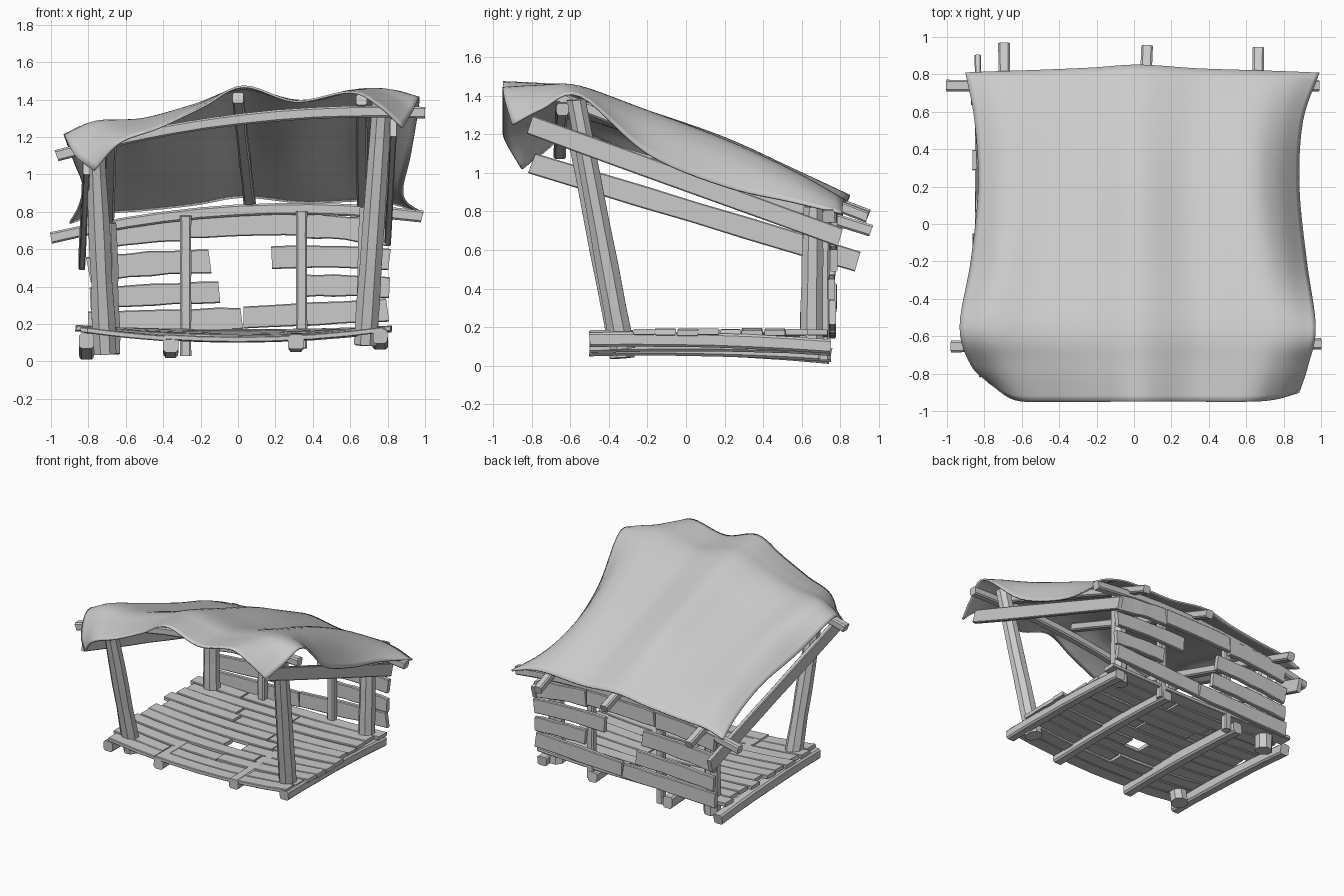
import bpy, bmesh, math, random
from mathutils import Vector

random.seed(4)
if "Cube" in bpy.data.objects:
    bpy.data.objects.remove(bpy.data.objects["Cube"])

grey = bpy.data.materials.new("plain_grey")
grey.use_nodes = True
grey.diffuse_color = (0.6, 0.6, 0.6, 1)
grey.node_tree.nodes["Principled BSDF"].inputs["Base Color"].default_value = (0.6, 0.6, 0.6, 1)


def finish(name, bm):
    bmesh.ops.recalc_face_normals(bm, faces=bm.faces)
    mesh = bpy.data.meshes.new(name)
    bm.to_mesh(mesh)
    bm.free()
    mesh.materials.append(grey)
    obj = bpy.data.objects.new(name, mesh)
    bpy.context.collection.objects.link(obj)
    return obj


def board_profile(w, h):
    """Rectangle with chamfered corners."""
    a, b, c = w / 2, h / 2, min(w, h) * 0.16
    return [(a, c - b), (a, b - c), (a - c, b), (c - a, b),
            (-a, b - c), (-a, c - b), (c - a, -b), (a - c, -b)]


def round_profile(r, sides=8):
    turn = math.tau / sides
    return [(r * math.cos(turn * (i + 0.5)), r * math.sin(turn * (i + 0.5))) for i in range(sides)]


def sweep(name, start, end, profile, bow=(0, 0, 0), taper=1.0, rough=0.05, steps=6, ref=(0, 0, 1)):
    """Rough-hewn timber: a profile swept along a bowed line."""
    start, end, bow = Vector(start), Vector(end), Vector(bow)
    bm = bmesh.new()
    rings = []
    for i in range(steps + 1):
        t = i / steps
        centre = start.lerp(end, t) + bow * (4 * t * (1 - t))
        tangent = (end - start + bow * (4 - 8 * t)).normalized()
        side = tangent.cross(Vector(ref)).normalized()
        up = side.cross(tangent)
        k = 1 + (taper - 1) * t
        sx, sy = (k * (1 + random.uniform(-rough, rough)) for _ in range(2))
        skew = random.uniform(-0.15, 0.15) if i in (0, steps) else 0
        rings.append([bm.verts.new(centre + side * (p * sx) + up * (q * sy) + tangent * (q * skew))
                      for p, q in profile])
    for a, b in zip(rings, rings[1:]):
        for j in range(len(a)):
            n = (j + 1) % len(a)
            bm.faces.new((a[j], a[n], b[n], b[j]))
    bm.faces.new(rings[0])
    bm.faces.new(rings[-1])
    return finish(name, bm)


# Floor joists: x, front height, back height, thickness
for i, (x, zf, zb, h) in enumerate([(-0.81, 0.11, 0.05, 0.085), (-0.36, 0.095, 0.065, 0.09),
                                    (0.31, 0.105, 0.09, 0.075), (0.76, 0.135, 0.1, 0.075)]):
    sweep(f"floor_joist_{i}", (x, -0.5, zf), (x, 0.75, zb), board_profile(0.08, h), bow=(0, 0, 0.015))


# Floor boards laid in rows, sagging towards the middle of the front
def floor_height(x, y):
    sag = 0.05 * (0.75 - y) / 1.25 + 0.015
    return 0.175 - sag * max(0, 1 - (x / 0.85) ** 2)


ROWS = 11
for row in range(ROWS):
    y = -0.445 + row * 0.113
    left, right = -0.83 + random.uniform(-0.04, 0.03), 0.8 + random.uniform(-0.03, 0.03)
    if row == 4:
        spans = [(left, -0.09), (0.06, right)]
    else:
        cut = random.uniform(-0.45, 0.45)
        spans = [(left, cut - 0.006), (cut + 0.006, right)]
    for k, (a, b) in enumerate(spans):
        za, zb, zm = floor_height(a, y), floor_height(b, y), floor_height((a + b) / 2, y)
        lift = random.uniform(-0.004, 0.006)
        tilt = random.uniform(-0.005, 0.005)
        sweep(f"floor_board_{row}_{k}", (a, y - tilt, za + lift), (b, y + tilt, zb + lift),
              board_profile(0.108, 0.03), bow=(0, 0, zm - (za + zb) / 2), rough=0.03)

# Corner posts
posts = {"front_right_post": ((-0.71, -0.33, 0.04), (-0.765, -0.56, 1.18)),
         "front_left_post": ((0.68, -0.33, 0.09), (0.77, -0.57, 1.38)),
         "back_right_post": ((-0.69, 0.65, 0.04), (-0.7, 0.66, 0.74)),
         "back_left_post": ((0.69, 0.65, 0.09), (0.7, 0.66, 0.82))}
for name, (a, b) in posts.items():
    sweep(name, a, b, round_profile(0.067), taper=0.82, ref=(0, 1, 0))

# Slim studs holding the back wall
for name, x, z0, z1 in (("right_wall_stud", -0.28, 0.03, 0.78), ("left_wall_stud", 0.34, 0.07, 0.8)):
    sweep(name, (x, 0.715, z0), (x, 0.715, z1), board_profile(0.06, 0.06), ref=(0, 1, 0))

# Back wall boards: left x, right x, left z, right z, height, arch
wall = [(-0.8, 0.02, 0.205, 0.23, 0.12, 0.0), (0.03, 0.8, 0.235, 0.275, 0.12, 0.0),
        (-0.79, -0.1, 0.335, 0.37, 0.115, 0.005), (0.36, 0.81, 0.405, 0.395, 0.115, 0.005),
        (-0.8, -0.15, 0.49, 0.535, 0.13, 0.01), (0.18, 0.81, 0.555, 0.545, 0.12, 0.01),
        (-0.79, -0.27, 0.66, 0.71, 0.135, 0.01), (-0.26, 0.34, 0.72, 0.735, 0.125, 0.005),
        (0.35, 0.8, 0.725, 0.68, 0.13, 0.01)]
for i, (xa, xb, za, zb, h, arch) in enumerate(wall):
    y = 0.762 + random.uniform(-0.008, 0.012)
    sweep(f"wall_board_{i}", (xa, y, za), (xb, y, zb), board_profile(0.035, h), bow=(0, 0, arch), rough=0.06)

# Cross beams and sloping side rails
sweep("front_beam", (-0.97, -0.655, 1.1), (1.0, -0.64, 1.33), board_profile(0.06, 0.062), bow=(0, 0, 0.08), steps=10)
sweep("back_beam", (-1.0, 0.74, 0.66), (0.985, 0.74, 0.775), board_profile(0.06, 0.062), bow=(0, 0, 0.09), steps=10)
sweep("right_rail", (-0.81, -0.8, 1.05), (-0.835, 0.89, 0.54), board_profile(0.035, 0.11))
sweep("left_rail", (0.83, -0.81, 1.25), (0.8, 0.8, 0.665), board_profile(0.035, 0.1))

# Rafters
for name, a, b in (("right_rafter", (-0.68, -0.68, 1.21), (-0.695, 0.96, 0.7)),
                   ("middle_rafter", (0.0, -0.68, 1.41), (0.07, 0.945, 0.78)),
                   ("left_rafter", (0.66, -0.68, 1.4), (0.665, 0.94, 0.77))):
    sweep(name, a, b, board_profile(0.06, 0.06))

# Cloth roof: coarse rows (y, right edge, left edge, heights across), smoothly filled in
ACROSS = [-1, -0.82, -0.55, -0.25, 0.03, 0.35, 0.68, 0.85, 1]
CLOTH = [(-0.95, 0.77, 0.88, [1.02, 1.17, 1.25, 1.36, 1.47, 1.39, 1.44, 1.37, 1.25]),
         (-0.75, 0.87, 0.93, [1.10, 1.23, 1.28, 1.37, 1.46, 1.39, 1.45, 1.42, 1.33]),
         (-0.55, 0.93, 0.97, [1.21, 1.28, 1.29, 1.36, 1.44, 1.38, 1.44, 1.44, 1.40]),
         (-0.20, 0.87, 0.92, [1.05, 1.17, 1.18, 1.24, 1.32, 1.26, 1.32, 1.27, 1.10]),
         (0.20, 0.83, 0.88, [0.94, 1.03, 1.05, 1.10, 1.18, 1.12, 1.17, 1.10, 0.93]),
         (0.55, 0.85, 0.90, [0.83, 0.91, 0.93, 0.96, 1.02, 0.98, 1.01, 0.96, 0.85]),
         (0.83, 0.90, 0.99, [0.74, 0.79, 0.81, 0.84, 0.88, 0.85, 0.86, 0.84, 0.79])]


def spline(points, t):
    """Smooth curve through evenly timed points."""
    i = min(int(t), len(points) - 2)
    f = t - i
    p1, p2 = points[i], points[i + 1]
    p0 = points[i - 1] if i else p1 * 2 - p2
    p3 = points[i + 2] if i + 2 < len(points) else p2 * 2 - p1
    return (p1 * 2 + (p2 - p0) * f + (p0 * 2 - p1 * 5 + p2 * 4 - p3) * f ** 2
            + (p1 * 3 - p0 - p2 * 3 + p3) * f ** 3) / 2


control = []
for r, (y, right, left, heights) in enumerate(CLOTH):
    line = []
    for f, z in zip(ACROSS, heights):
        # Front corners hang back; the rear hem waves over the rafters
        shift = 0
        if r == 0:
            shift = max(0, abs(f) - 0.8) * (0.5 if f < 0 else 0.25)
        elif r == len(CLOTH) - 1:
            shift = 0.02 * math.exp(-(f * 5) ** 2) - 0.03 * max(0, abs(f) - 0.3)
        line.append(Vector((f * (right if f < 0 else left), y + shift, z)))
    control.append(line)

DIV = 6
bm = bmesh.new()
grid = []
for i in range((len(CLOTH) - 1) * DIV + 1):
    across = [spline([row[c] for row in control], i / DIV) for c in range(len(ACROSS))]
    grid.append([bm.verts.new(spline(across, j / DIV)) for j in range((len(ACROSS) - 1) * DIV + 1)])
for a, b in zip(grid, grid[1:]):
    for j in range(len(a) - 1):
        bm.faces.new((a[j], a[j + 1], b[j + 1], b[j]))
cloth = finish("cloth_roof", bm)
thick = cloth.modifiers.new("thickness", "SOLIDIFY")
thick.thickness = 0.012
thick.offset = 0
bpy.context.view_layer.objects.active = cloth
cloth.select_set(True)
bpy.ops.object.shade_smooth_by_angle(angle=math.radians(50))
